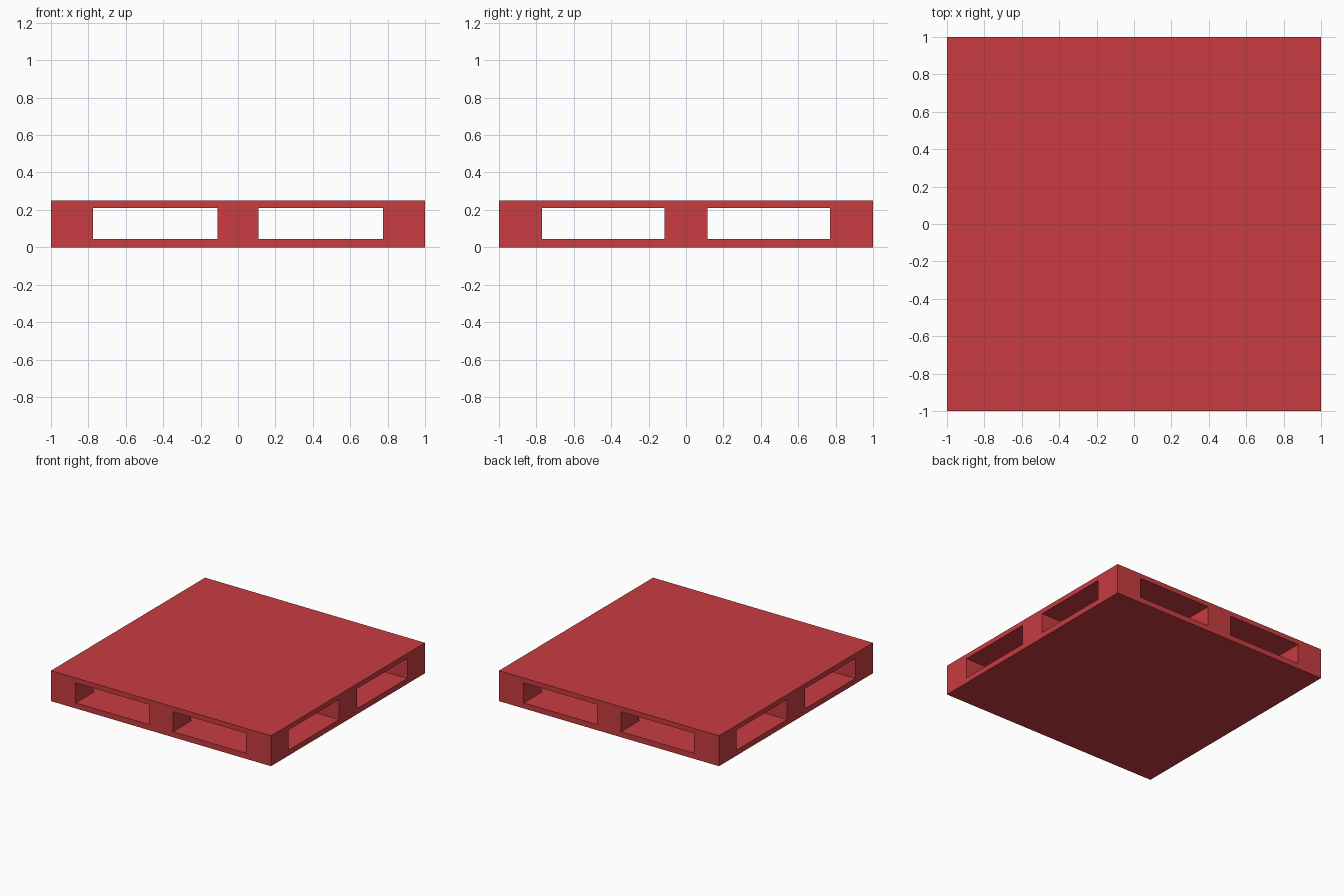
import bpy

if "Cube" in bpy.data.objects:
    bpy.data.objects.remove(bpy.data.objects["Cube"])

red = bpy.data.materials.new("red_plastic")
red.diffuse_color = (0.58, 0.045, 0.053, 1)
red.use_nodes = True
red.node_tree.nodes["Principled BSDF"].inputs["Base Color"].default_value = red.diffuse_color


def box(name, x, y, z):
    """Box from (min, max) ranges on each axis."""
    rng = (x, y, z)
    bpy.ops.mesh.primitive_cube_add(size=1, location=[(a + b) / 2 for a, b in rng])
    obj = bpy.context.object
    obj.name = name
    obj.scale = [b - a for a, b in rng]
    bpy.ops.object.transform_apply(location=True, rotation=False, scale=True)
    return obj


# Solid pallet body
pallet = box("pallet", (-1, 1), (-1, 1), (0, 0.25))
pallet.data.materials.append(red)

# Fork tunnels: two along each direction, leaving nine blocks between the decks
height = (0.045, 0.21)
through = (-1.2, 1.2)
cutters = []
for lo, hi in ((-0.775, -0.11), (0.11, 0.775)):
    cutters.append(box("fork_tunnel_cutter", (lo, hi), through, height))
for lo, hi in ((-0.77, -0.115), (0.115, 0.77)):
    cutters.append(box("fork_tunnel_cutter", through, (lo, hi), height))

bpy.context.view_layer.objects.active = pallet
for cutter in cutters:
    cutter.hide_render = True
    mod = pallet.modifiers.new("tunnel", "BOOLEAN")
    mod.operation = "DIFFERENCE"
    mod.solver = "EXACT"
    mod.object = cutter
    bpy.ops.object.modifier_apply(modifier=mod.name)
    bpy.data.objects.remove(cutter)
